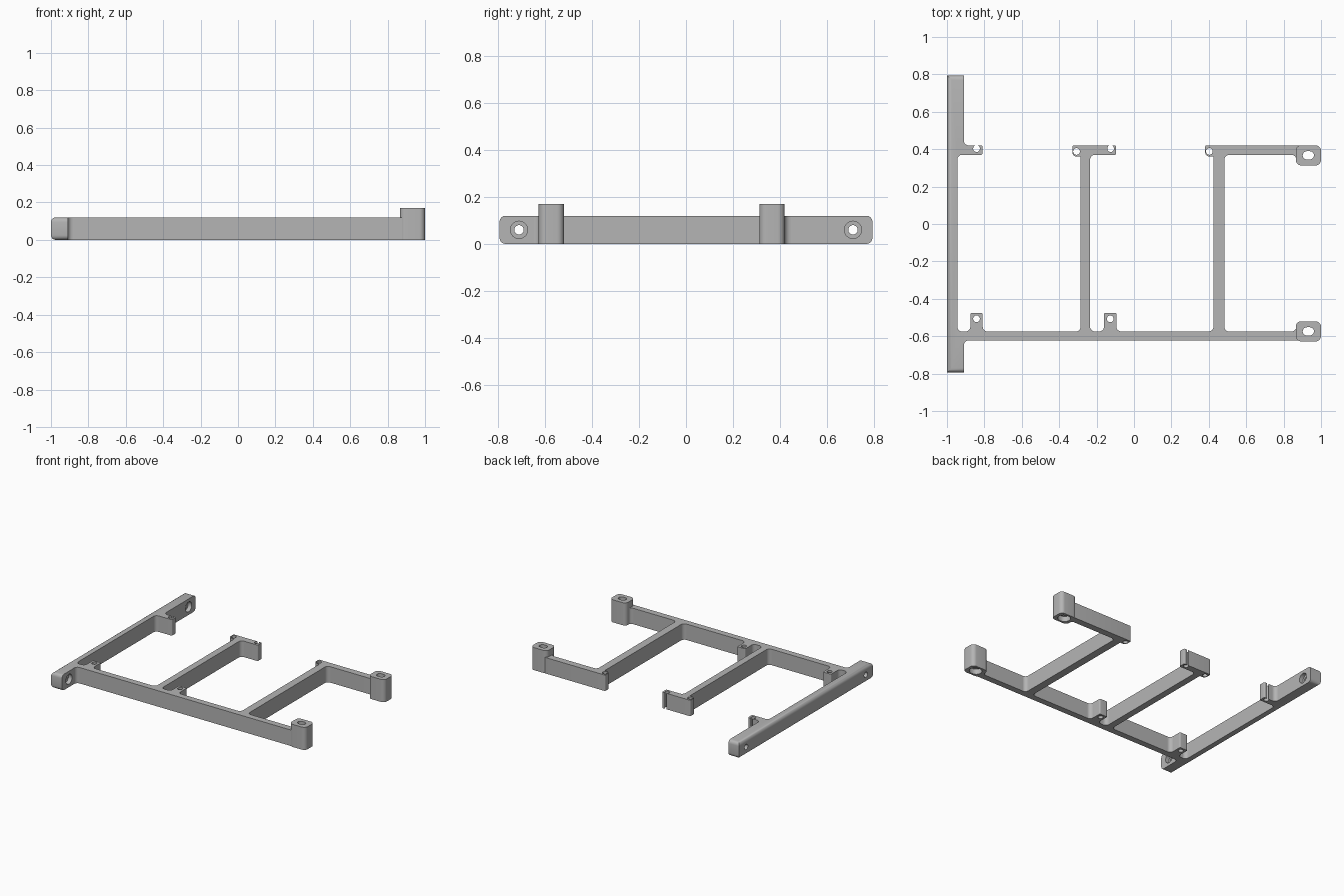
import bpy, bmesh, math
from mathutils import Vector, Matrix

if "Cube" in bpy.data.objects:
    bpy.data.objects.remove(bpy.data.objects["Cube"], do_unlink=True)

grey = bpy.data.materials.new("plain_grey")
grey.use_nodes = True
grey.diffuse_color = (0.46, 0.46, 0.46, 1)
grey.node_tree.nodes["Principled BSDF"].inputs["Base Color"].default_value = grey.diffuse_color

HEIGHT = 0.12      # frame thickness
POST = 0.17        # post height
STEPS = 8          # segments in each rounded corner


def arc(p, u, v, r):
    """Rounded corner at p between unit directions u and v."""
    c = p + (u + v) * r
    angles = [math.pi / 2 * i / STEPS for i in range(STEPS + 1)]
    return [c - v * r * math.cos(a) - u * r * math.sin(a) for a in angles]


def outline(corners):
    """Polygon from (x, y, radius) corners."""
    pts = []
    for i, (x, y, r) in enumerate(corners):
        p = Vector((x, y))
        u = (Vector(corners[i - 1][:2]) - p).normalized()
        v = (Vector(corners[(i + 1) % len(corners)][:2]) - p).normalized()
        for q in (arc(p, u, v, r) if r else [p]):
            if not pts or (q - pts[-1]).length > 1e-5:
                pts.append(q)
    if (pts[0] - pts[-1]).length < 1e-5:
        pts.pop()
    return pts


def rect(x0, x1, y0, y1, r=0):
    return outline([(x0, y0, r), (x1, y0, r), (x1, y1, r), (x0, y1, r)])


def slot(x, y, rx, ry):
    return rect(x - rx, x + rx, y - ry, y + ry, min(rx, ry))


def extrude(name, shapes, z0=0, z1=HEIGHT):
    """Solid object made from one or more extruded polygons."""
    bm = bmesh.new()
    for pts in shapes:
        low = [bm.verts.new((p.x, p.y, z0)) for p in pts]
        top = [bm.verts.new((p.x, p.y, z1)) for p in pts]
        bm.faces.new(low)
        bm.faces.new(top)
        for i in range(len(pts)):
            bm.faces.new((low[i - 1], low[i], top[i], top[i - 1]))
    bmesh.ops.recalc_face_normals(bm, faces=bm.faces)
    mesh = bpy.data.meshes.new(name)
    bm.to_mesh(mesh)
    bm.free()
    mesh.materials.append(grey)
    ob = bpy.data.objects.new(name, mesh)
    bpy.context.collection.objects.link(ob)
    return ob


def select(ob):
    bpy.ops.object.select_all(action='DESELECT')
    ob.select_set(True)
    bpy.context.view_layer.objects.active = ob


def cut(ob, shape, z0=-0.1, z1=0.3, matrix=None):
    """Cut an extruded polygon out of ob."""
    tool = extrude("cutter", [shape], z0, z1)
    tool.hide_render = True
    if matrix:
        tool.data.transform(matrix)
    mod = ob.modifiers.new("hole", 'BOOLEAN')
    mod.operation = 'DIFFERENCE'
    mod.solver = 'EXACT'
    mod.object = tool
    select(ob)
    bpy.ops.object.modifier_apply(modifier=mod.name)
    bpy.data.objects.remove(tool, do_unlink=True)


def pin_hole(ob, x, y):
    cut(ob, slot(x, y, 0.018, 0.018))


# Main levels of the frame
END = 0.795
WALL, PAD = -0.945, -0.91
RAIL_LOW, RAIL_TOP = -0.622, -0.575
BAR_LOW, BAR_TOP = 0.37, 0.42

# Side rail with thicker pads at both ends
side = extrude("side_rail", [outline([
    (-1, -END, 0), (PAD, -END, 0), (PAD, RAIL_TOP, 0), (WALL, RAIL_TOP, 0),
    (WALL, BAR_TOP, 0), (PAD, BAR_TOP, 0), (PAD, END, 0), (-1, END, 0)])])
bm = bmesh.new()
bm.from_mesh(side.data)
ends = [e for e in bm.edges if all(abs(abs(v.co.y) - END) < 1e-4 for v in e.verts)
        and abs(e.verts[0].co.z - e.verts[1].co.z) < 1e-4]
bmesh.ops.bevel(bm, geom=ends, offset=0.025, segments=4, profile=0.5, affect='EDGES')
bm.to_mesh(side.data)
bm.free()

# Sideways mounting holes, recessed on the inner face
for y in (-0.712, 0.712):
    turn = Matrix.Translation((0, y, HEIGHT / 2)) @ Matrix.Rotation(math.pi / 2, 4, 'Y')
    cut(side, slot(0, 0, 0.02, 0.02), -1.2, -0.8, turn)
    cut(side, slot(0, 0, 0.037, 0.037), PAD - 0.03, -0.8, turn)

# Front rail
extrude("front_rail", [rect(WALL, 0.88, RAIL_LOW, RAIL_TOP)])

# Cross struts and the back bars they carry
struts = {"middle": (-0.285, -0.235, -0.095), "outer": (0.425, 0.483, 0.885)}
for name, (x0, x1, bar_end) in struts.items():
    extrude(name + "_strut", [rect(x0, x1, RAIL_TOP, BAR_LOW)])
    left, r = x0 - 0.045, 0.008
    bar = extrude(name + "_back_bar", [outline([
        (left, BAR_TOP, r), (left, BAR_LOW - 0.01, 0.025), (x0, BAR_LOW - 0.01, 0),
        (x0, BAR_LOW, 0), (bar_end, BAR_LOW, r), (bar_end, BAR_TOP, r)])])
    pin_hole(bar, left + 0.023, 0.388)
    if name == "middle":
        pin_hole(bar, -0.125, 0.403)

# Small tabs with pin holes
tab = extrude("side_tab", [outline([
    (WALL, BAR_LOW, 0), (-0.81, BAR_LOW, 0.008), (-0.81, BAR_TOP, 0.008), (WALL, BAR_TOP, 0)])])
pin_hole(tab, -0.842, 0.403)
TABS = {"left_front_tab": -0.842, "middle_front_tab": -0.127}
for name, x in TABS.items():
    tab = extrude(name, [outline([
        (x - 0.033, RAIL_TOP, 0), (x + 0.033, RAIL_TOP, 0),
        (x + 0.033, -0.475, 0.008), (x - 0.033, -0.475, 0.008)])])
    pin_hole(tab, x, -0.507)

# Tall slotted posts, recessed underneath
for name, y in {"front_post": -0.574, "back_post": 0.367}.items():
    post = extrude(name, [rect(0.865, 1, y - 0.054, y + 0.054, 0.03)], 0, POST)
    cut(post, slot(0.932, y, 0.03, 0.022))
    cut(post, slot(0.932, y, 0.045, 0.04), -0.1, 0.04)

# Fillets in the inner corners: x, y and the open direction
inner = [(WALL, RAIL_TOP, 1, 1), (0.868, RAIL_TOP, -1, 1), (0.868, BAR_LOW, -1, -1),
         (PAD, RAIL_LOW, 1, -1), (PAD, BAR_TOP, 1, 1), (WALL, BAR_LOW, 1, -1)]
for x in TABS.values():
    inner += [(x + s * 0.033, RAIL_TOP, s, 1) for s in (-1, 1)]
for x0, x1, _ in struts.values():
    inner += [(x0, RAIL_TOP, -1, 1), (x1, RAIL_TOP, 1, 1), (x1, BAR_LOW, 1, -1)]
fillets = []
for x, y, sx, sy in inner:
    p = Vector((x, y))
    fillets.append([p] + arc(p, Vector((sx, 0)), Vector((0, sy)), 0.027))
extrude("corner_fillets", fillets)

# Smooth the rounded surfaces, keep edges sharp
for ob in list(bpy.context.scene.objects):
    if ob.type == 'MESH' and grey.name in ob.data.materials:
        select(ob)
        bpy.ops.object.shade_smooth_by_angle(angle=math.radians(30))
